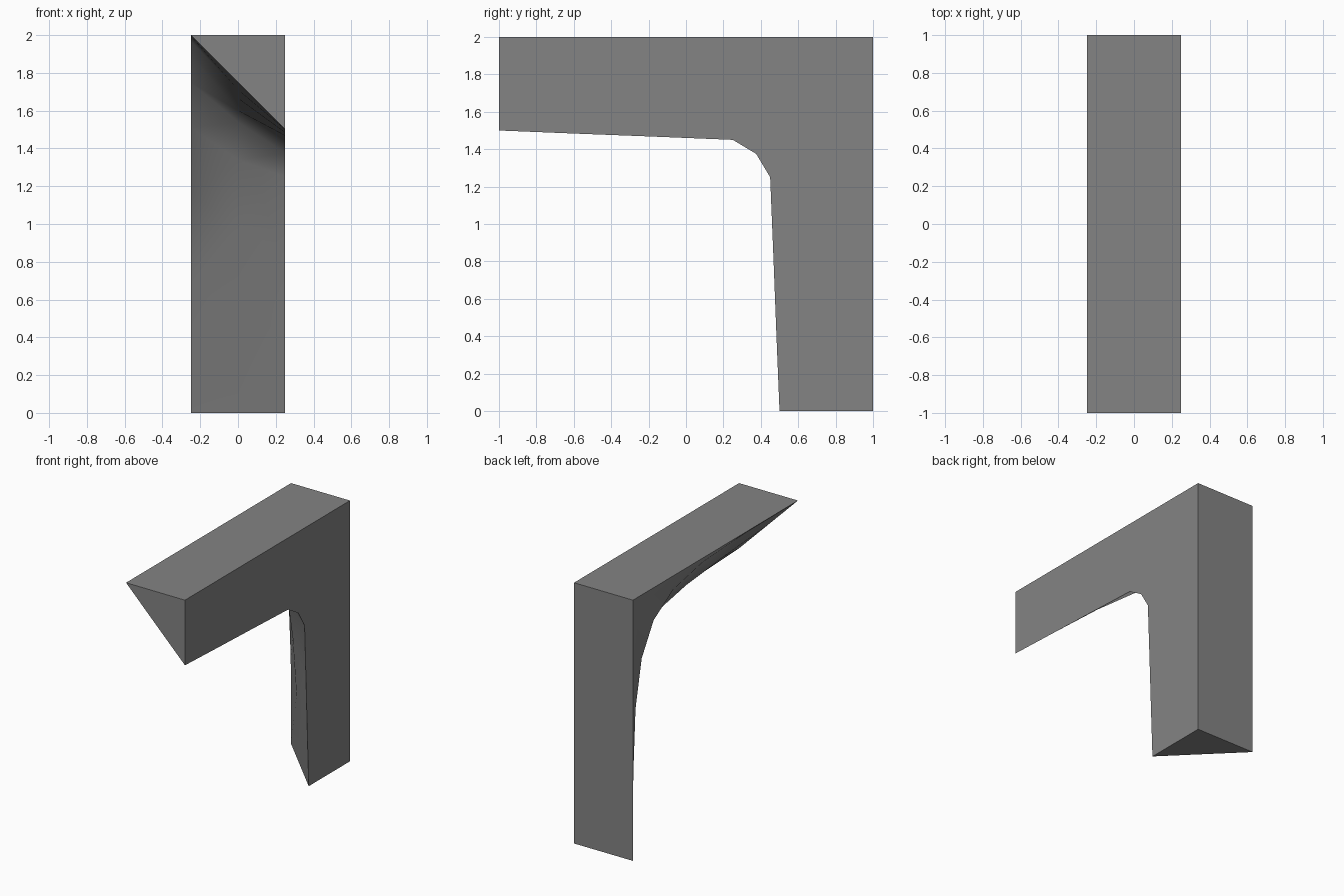
import bpy, bmesh, math

if "Cube" in bpy.data.objects:
    bpy.data.objects.remove(bpy.data.objects["Cube"])

# Inner corner curves as (offset from the back, depth below the top); mirrored about the diagonal
def mirrored(half):
    return half + [(d, o) for o, d in reversed(half[:-1])]

left = [(2 * (i / 8) ** 3, 2 * (1 - i / 8) ** 3) for i in range(9)]
middle = mirrored([(.25, 2), (.29, 1.45), (.335, 1.0), (.40, .66), (.46, .46)])
right = mirrored([(.5, 2), (.517, 1.583), (.533, 1.167), (.55, .75), (.625, .625)])

bm = bmesh.new()

def row(x, pts):
    return [bm.verts.new((x, 1 - o, 2 - d)) for o, d in pts]

L, M, R = row(-.25, left), row(0, middle), row(.25, right)
cl, cr = row(-.25, [(0, 0)])[0], row(.25, [(0, 0)])[0]
back_low = row(.25, [(0, 2)])[0]
front_top = row(.25, [(2, 0)])[0]

# Sloping underside that wraps around the inner corner
for a, b in ((L, M), (M, R)):
    for i in range(8):
        bm.faces.new((a[i], a[i + 1], b[i + 1], b[i]))

# Side walls, as fans from the outer corner
for c, curve in ((cl, L), (cr, [back_low] + R + [front_top])):
    for p, q in zip(curve, curve[1:]):
        bm.faces.new((c, p, q))

# Top, back and the two triangular ends
bm.faces.new((cl, cr, front_top, L[-1]))
bm.faces.new((cl, L[0], back_low, cr))
bm.faces.new((L[0], M[0], R[0], back_low))
bm.faces.new((L[-1], front_top, R[-1], M[-1]))
bmesh.ops.recalc_face_normals(bm, faces=bm.faces)

mesh = bpy.data.meshes.new("corner_bracket")
bm.to_mesh(mesh)
bm.free()
obj = bpy.data.objects.new("corner_bracket", mesh)
bpy.context.collection.objects.link(obj)

grey = bpy.data.materials.new("mid grey")
grey.diffuse_color = (.23, .23, .23, 1)
grey.use_nodes = True
grey.node_tree.nodes["Principled BSDF"].inputs["Base Color"].default_value = grey.diffuse_color
mesh.materials.append(grey)

bpy.context.view_layer.objects.active = obj
obj.select_set(True)
bpy.ops.object.shade_smooth_by_angle(angle=math.radians(38))
